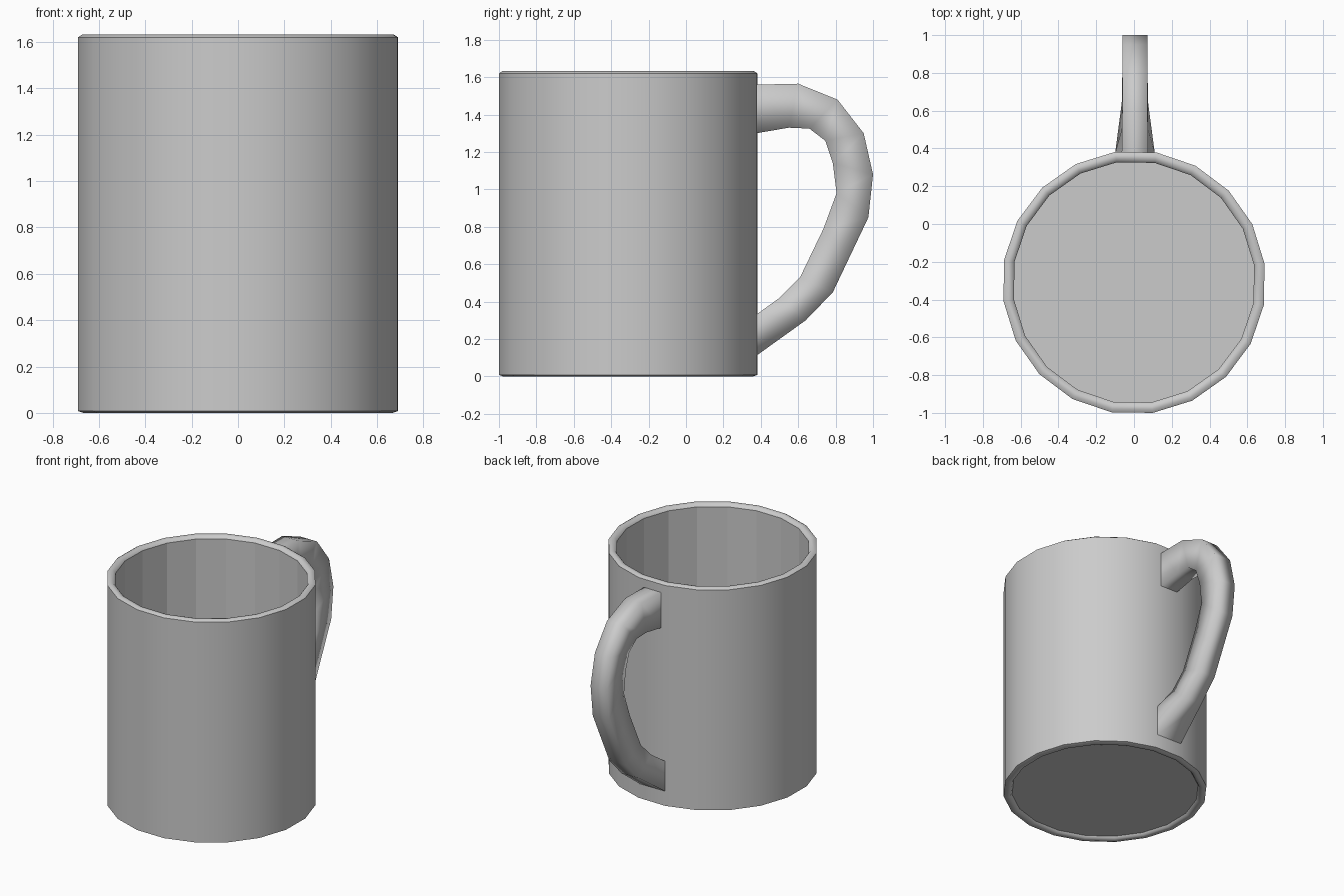
import bpy, bmesh, math

if "Cube" in bpy.data.objects:
    bpy.data.objects.remove(bpy.data.objects["Cube"])


def loft(name, rings, smooth):
    """Bridge closed rings in order, cap both ends; smooth(i) is per band."""
    bm = bmesh.new()
    loops = [[bm.verts.new(p) for p in ring] for ring in rings]
    n = len(loops[0])
    for i, (a, b) in enumerate(zip(loops, loops[1:])):
        for k in range(n):
            j = (k + 1) % n
            bm.faces.new((a[k], a[j], b[j], b[k])).smooth = smooth(i)
    bm.faces.new(loops[0])
    bm.faces.new(loops[-1])
    bmesh.ops.recalc_face_normals(bm, faces=bm.faces)
    # keep corners crisp on the body, soft along the handle
    limit = math.radians(50 if name == "mug_body" else 100)
    for e in bm.edges:
        e.smooth = e.calc_face_angle(0) < limit
    me = bpy.data.meshes.new(name)
    bm.to_mesh(me)
    bm.free()
    ob = bpy.data.objects.new(name, me)
    bpy.context.collection.objects.link(ob)
    return ob


# Mug body: 20-sided profile from recessed base, up the wall, over the rim, to the floor
SIDES, CENTRE_Y = 20, -0.309
profile = [(0.64, 0.02), (0.65, 0.004), (0.675, 0.0), (0.698, 0.008),
           (0.698, 1.62), (0.68, 1.632), (0.655, 1.628), (0.642, 1.61), (0.642, 0.06)]


def circle(r, z):
    angles = [math.radians(8.2) + math.tau * k / SIDES for k in range(SIDES)]
    return [(r * math.cos(a), CENTRE_Y + r * math.sin(a), z) for a in angles]


loft("mug_body", [circle(r, z) for r, z in profile], lambda i: i != 7)

# Handle: rectangular sections given as outer (y, z), inner (y, z), half width
sections = [
    ((0.375, 1.56), (0.375, 1.30), 0.07), ((0.60, 1.565), (0.55, 1.33), 0.067),
    ((0.81, 1.48), (0.66, 1.325), 0.067), ((0.95, 1.30), (0.745, 1.26), 0.067),
    ((1.00, 1.08), (0.785, 1.14), 0.067), ((0.975, 0.85), (0.805, 0.98), 0.067),
    ((0.88, 0.65), (0.735, 0.79), 0.067), ((0.785, 0.45), (0.61, 0.53), 0.067),
    ((0.64, 0.30), (0.50, 0.42), 0.070), ((0.375, 0.11), (0.375, 0.33), 0.105),
]
SHIFT = 0.005
rings = [[(SHIFT - w, *o), (SHIFT + w, *o), (SHIFT + w, *i), (SHIFT - w, *i)]
         for o, i, w in sections]
loft("handle", rings, lambda i: True)
